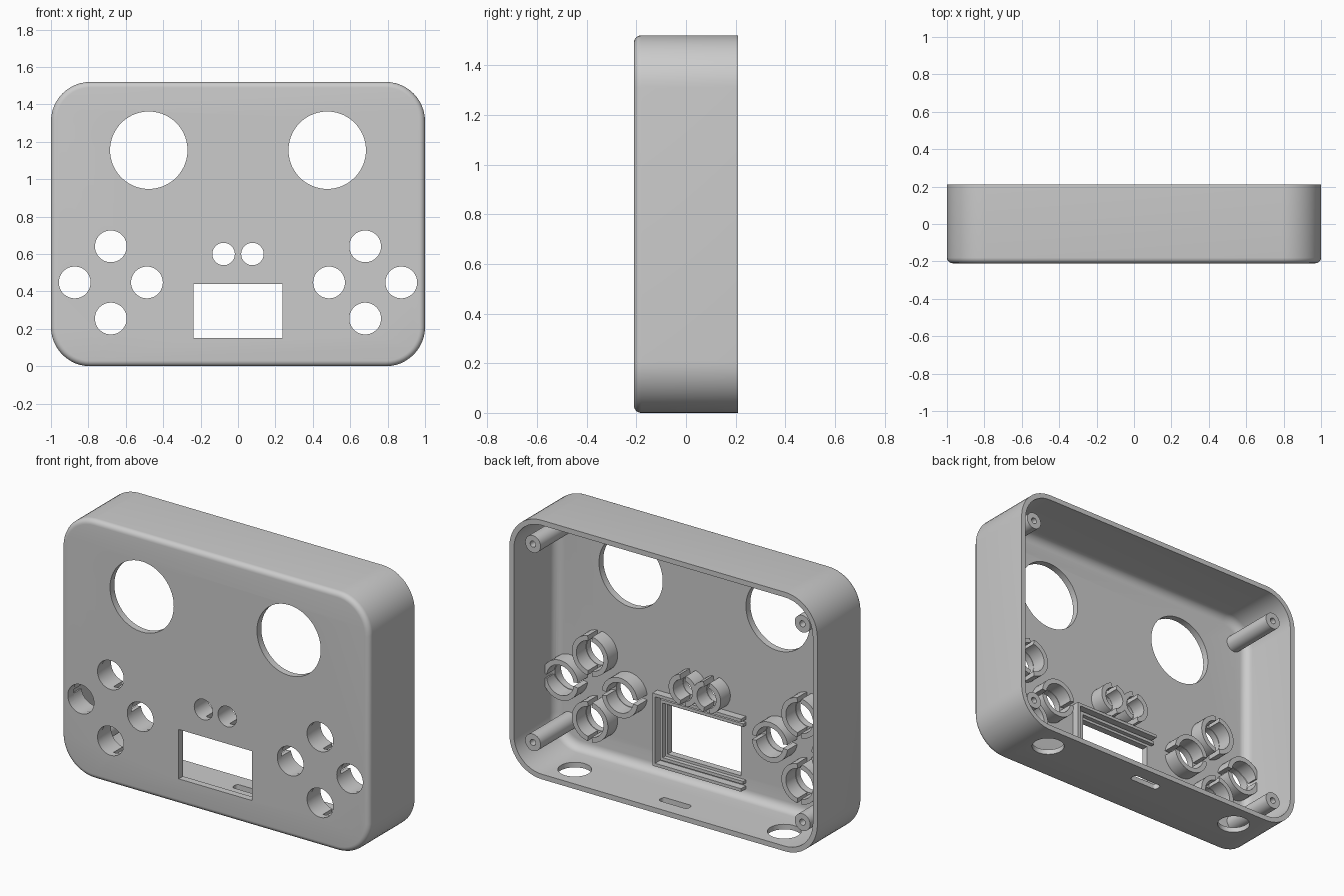
import bpy, bmesh
from math import sin, cos, pi, sqrt
from mathutils import Vector

if "Cube" in bpy.data.objects:
    bpy.data.objects.remove(bpy.data.objects["Cube"])

grey = bpy.data.materials.new("plain grey")
grey.use_nodes = True
grey.diffuse_color = (0.6, 0.6, 0.6, 1)
grey.node_tree.nodes["Principled BSDF"].inputs["Base Color"].default_value = (0.6, 0.6, 0.6, 1)

HEIGHT, BACK, FRONT = 1.52, 0.21, -0.21
MID = HEIGHT / 2
PLATE = -0.17          # inner face of the front plate
ROOT = -0.18           # inner fittings start inside the plate


def rounded(cx, cy, w, h, r, steps=12):
    """Outline of a rounded rectangle in a plane."""
    pts = []
    for i, (sx, sy) in enumerate([(1, 1), (-1, 1), (-1, -1), (1, -1)]):
        for k in range(steps + 1):
            a = (i + k / steps) * pi / 2
            pts.append((cx + sx * (w / 2 - r) + r * cos(a), cy + sy * (h / 2 - r) + r * sin(a)))
    return pts


def circle(cx, cy, r, n=48):
    return [(cx + r * cos(2 * pi * i / n), cy + r * sin(2 * pi * i / n)) for i in range(n)]


def rect(x0, x1, z0, z1):
    return [(x0, z0), (x1, z0), (x1, z1), (x0, z1)]


def loft(bm, loops, closed=False):
    """Skin matching loops; cap the ends, or join last to first."""
    rows = [[bm.verts.new(p) for p in loop] for loop in loops]
    n = len(rows[0])
    pairs = list(zip(rows, rows[1:])) + ([(rows[-1], rows[0])] if closed else [])
    for a, b in pairs:
        for i in range(n):
            j = (i + 1) % n
            bm.faces.new((a[i], a[j], b[j], b[i]))
    if not closed:
        bm.faces.new(rows[0][::-1])
        bm.faces.new(rows[-1])


def prism_y(bm, outline, y0, y1):
    loft(bm, [[(x, y, z) for x, z in outline] for y in (y0, y1)])


def prism_z(bm, outline, z0, z1):
    loft(bm, [[(x, y, z) for x, y in outline] for z in (z0, z1)])


def tube(bm, cx, cz, r0, r1, y0, y1):
    loft(bm, [[(x, y, z) for x, z in circle(cx, cz, r, 32)]
              for r, y in ((r0, y0), (r1, y0), (r1, y1), (r0, y1))], closed=True)


def split_ring(bm, cx, cz, r0, r1, y0, y1, turn, gap):
    """Two half sleeves with a slot on each side."""
    n = 18
    for side in (0, pi):
        half = gap / 2 / r1
        angles = [turn + side + half + (pi - 2 * half) * i / n for i in range(n + 1)]
        loft(bm, [[(cx + r * cos(a), y, cz + r * sin(a))
                   for r, y in ((r0, y0), (r1, y0), (r1, y1), (r0, y1))] for a in angles])


def finish(bm, name):
    bmesh.ops.recalc_face_normals(bm, faces=bm.faces)
    mesh = bpy.data.meshes.new(name)
    bm.to_mesh(mesh)
    bm.free()
    mesh.materials.append(grey)
    ob = bpy.data.objects.new(name, mesh)
    bpy.context.collection.objects.link(ob)
    return ob


def smooth(ob):
    bpy.ops.object.select_all(action="DESELECT")
    ob.select_set(True)
    bpy.context.view_layer.objects.active = ob
    bpy.ops.object.shade_smooth_by_angle(angle=pi / 6)


# Layout of the controls
big_holes = [(s * 0.477, 1.155) for s in (-1, 1)]
small_holes = [(s * 0.077, 0.6) for s in (-1, 1)]
buttons = []
for s in (-1, 1):
    for dx, dz in ((0, 1), (0, -1), (1, 0), (-1, 0)):
        buttons.append((s * 0.68 + dx * 0.193, 0.448 + dz * 0.193, pi / 2 if dz else 0))

# Shell: open-backed tray with filleted front edge inside and out
WALL, R_OUT, R_IN, STEPS = 0.03, 0.03, 0.05, 6
section = []
for i in range(STEPS + 1):
    a = pi / 2 * i / STEPS
    section.append((R_OUT * (1 - sin(a)), FRONT + R_OUT * (1 - cos(a))))
section += [(0, BACK), (WALL, BACK)]
for i in range(STEPS + 1):
    a = pi / 2 * i / STEPS
    section.append((WALL + R_IN * (1 - cos(a)), PLATE + R_IN * (1 - sin(a))))
bm = bmesh.new()
loft(bm, [[(x, y, z) for x, z in rounded(0, MID, 2 - 2 * d, HEIGHT - 2 * d, 0.21 - d)]
          for d, y in section])
shell = finish(bm, "shell")

# Openings through the front plate and the bottom wall
bm = bmesh.new()
for x, z in big_holes:
    prism_y(bm, circle(x, z, 0.207, 72), -0.3, -0.1)
for x, z in small_holes:
    prism_y(bm, circle(x, z, 0.06), -0.3, -0.1)
for x, z, turn in buttons:
    prism_y(bm, circle(x, z, 0.085), -0.3, -0.1)
prism_y(bm, rect(-0.238, 0.238, 0.15, 0.44), -0.3, -0.1)
for s in (-1, 1):
    prism_z(bm, circle(s * 0.68, 0.06, 0.09), -0.1, 0.1)
prism_z(bm, rounded(0, 0.1, 0.19, 0.05, 0.02, 6), -0.1, 0.1)
cutter = finish(bm, "opening_cutter")
cutter.hide_render = True

cut = shell.modifiers.new("openings", "BOOLEAN")
cut.object = cutter
cut.operation = "DIFFERENCE"
cut.solver = "EXACT"
bpy.context.view_layer.objects.active = shell
bpy.ops.object.modifier_apply(modifier=cut.name)
bpy.data.objects.remove(cutter)
smooth(shell)

# Slotted button guides behind the holes
bm = bmesh.new()
for x, z, turn in buttons:
    split_ring(bm, x, z, 0.088, 0.117, ROOT, -0.08, turn, 0.03)
smooth(finish(bm, "button_guides"))

bm = bmesh.new()
for x, z in small_holes:
    split_ring(bm, x, z, 0.062, 0.092, ROOT, -0.08, pi / 2, 0.04)
smooth(finish(bm, "small_button_guides"))

# Screw posts in the four corners
bm = bmesh.new()
for sx in (-1, 1):
    for sz in (-1, 1):
        tube(bm, sx * 0.875, MID + sz * 0.582, 0.018, 0.05, ROOT, 0.17)
smooth(finish(bm, "screw_posts"))

# Three-sided double rail around the window, open towards -x
bm = bmesh.new()
for off, top in ((0.015, -0.145), (0.05, -0.125)):
    t = 0.018
    x1, z0, z1 = 0.238 + off, 0.15 - off, 0.44 + off
    outline = [(-0.27, z0 - t), (x1 + t, z0 - t), (x1 + t, z1 + t), (-0.27, z1 + t),
               (-0.27, z1), (x1, z1), (x1, z0), (-0.27, z0)]
    prism_y(bm, outline, ROOT, top)
finish(bm, "window_rails")
